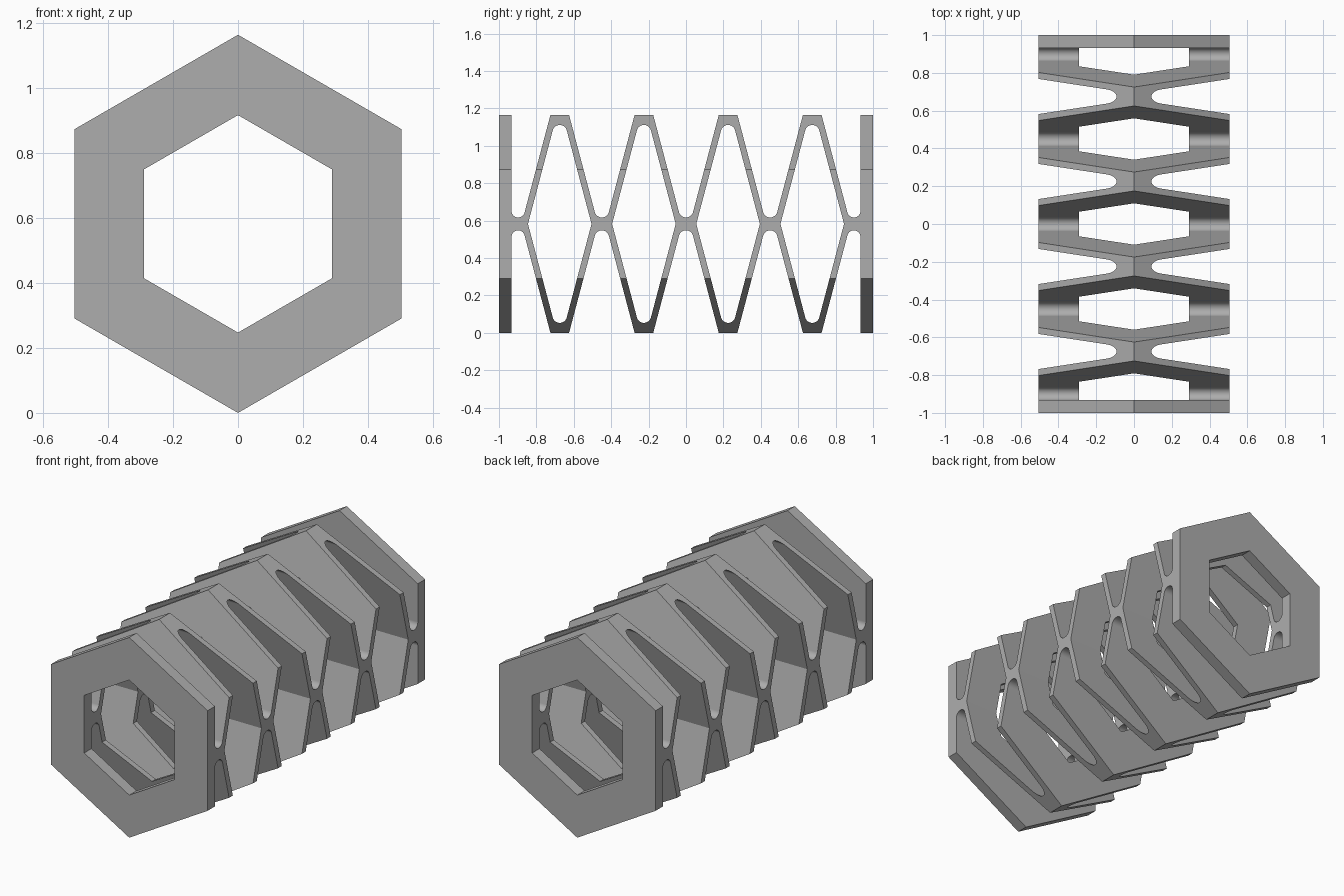
import bpy
import bmesh
import math

if "Cube" in bpy.data.objects:
    bpy.data.objects.remove(bpy.data.objects["Cube"], do_unlink=True)

R_OUT, R_IN = 0.5825, 0.335   # corner radii of the hexagonal tube
MID = R_OUT                   # height of the tube axis
PITCH = 0.45                  # spacing of the spring cells
SLOPE = 0.265                 # sideways lean of the struts
TILT = math.atan(SLOPE)
PLATE = 0.933                 # inner face of the end plates
REACH = 0.7                   # height where the open slots leave the tube
STEPS = 16

grey = bpy.data.materials.new("grey")
grey.use_nodes = True
colour = (0.42, 0.42, 0.42, 1)
grey.diffuse_color = colour
grey.node_tree.nodes["Principled BSDF"].inputs["Base Color"].default_value = colour


def make_object(name, bm):
    bmesh.ops.recalc_face_normals(bm, faces=bm.faces)
    mesh = bpy.data.meshes.new(name)
    bm.to_mesh(mesh)
    bm.free()
    mesh.materials.append(grey)
    obj = bpy.data.objects.new(name, mesh)
    bpy.context.collection.objects.link(obj)
    return obj


def arc(y, z, r, start, end):
    angles = [start + (end - start) * i / STEPS for i in range(STEPS + 1)]
    return [(y + r * math.cos(a), z + r * math.sin(a)) for a in angles]


def add_slot(bm, outline):
    """Extrude a side outline (y, height above axis) across the whole width."""
    face = bm.faces.new([bm.verts.new((-0.8, y, MID + z)) for y, z in outline])
    new = bmesh.ops.extrude_face_region(bm, geom=[face])["geom"]
    verts = [v for v in new if isinstance(v, bmesh.types.BMVert)]
    bmesh.ops.translate(bm, verts=verts, vec=(1.6, 0, 0))


# Hexagonal tube
bm = bmesh.new()
loops = []
for y in (-1, 1):
    for radius in (R_OUT, R_IN):
        loops.append([bm.verts.new((radius * math.sin(k * math.pi / 3), y,
                                    MID + radius * math.cos(k * math.pi / 3)))
                      for k in range(6)])
front_out, front_in, back_out, back_in = loops
for a, b in ((front_out, front_in), (back_out, back_in),
             (front_out, back_out), (front_in, back_in)):
    for k in range(6):
        n = (k + 1) % 6
        bm.faces.new((a[k], a[n], b[n], b[k]))
body = make_object("hexagonal_spring_body", bm)

# Slots that turn the tube into a row of flexing cells
bm = bmesh.new()

# Closed diamond slots with rounded ends
r = 0.0387
cap = arc(0, 0.529 - r, r, TILT, math.pi - TILT)
diamond = [(0.17, 0)] + cap + [(-0.17, 0)] + [(y, -z) for y, z in reversed(cap)]
for i in range(4):
    centre = (i - 1.5) * PITCH
    add_slot(bm, [(centre + y, z) for y, z in diamond])

# Open slots between cells, above and below the joints
r = 0.0389
half = 0.0208 + SLOPE * REACH
wedge = [(-half, REACH)] + arc(0, 0.0345 + r, r, math.pi + TILT, 2 * math.pi - TILT)
wedge.append((half, REACH))
for side in (-1, 1):
    for i in range(3):
        add_slot(bm, [((i - 1) * PITCH + y, side * z) for y, z in wedge])

# Half slots next to the end plates
r = 0.0355
end_slot = [(-PLATE, REACH)]
end_slot += arc(r - PLATE, 0.0345 + r, r, math.pi, 2 * math.pi - TILT)
end_slot.append((half - 2 * PITCH, REACH))
for side in (-1, 1):
    for end in (-1, 1):
        add_slot(bm, [(end * y, side * z) for y, z in end_slot])

cutter = make_object("slot_cutter", bm)
cutter.hide_render = True

# Cut the slots and finish the shading
cut = body.modifiers.new("slots", "BOOLEAN")
cut.operation = "DIFFERENCE"
cut.solver = "EXACT"
cut.object = cutter
bpy.ops.object.select_all(action="DESELECT")
body.select_set(True)
bpy.context.view_layer.objects.active = body
bpy.ops.object.modifier_apply(modifier=cut.name)
bpy.data.objects.remove(cutter, do_unlink=True)
bpy.ops.object.shade_smooth_by_angle(angle=math.radians(25))
weighted = body.modifiers.new("even_shading", "WEIGHTED_NORMAL")
weighted.keep_sharp = True
